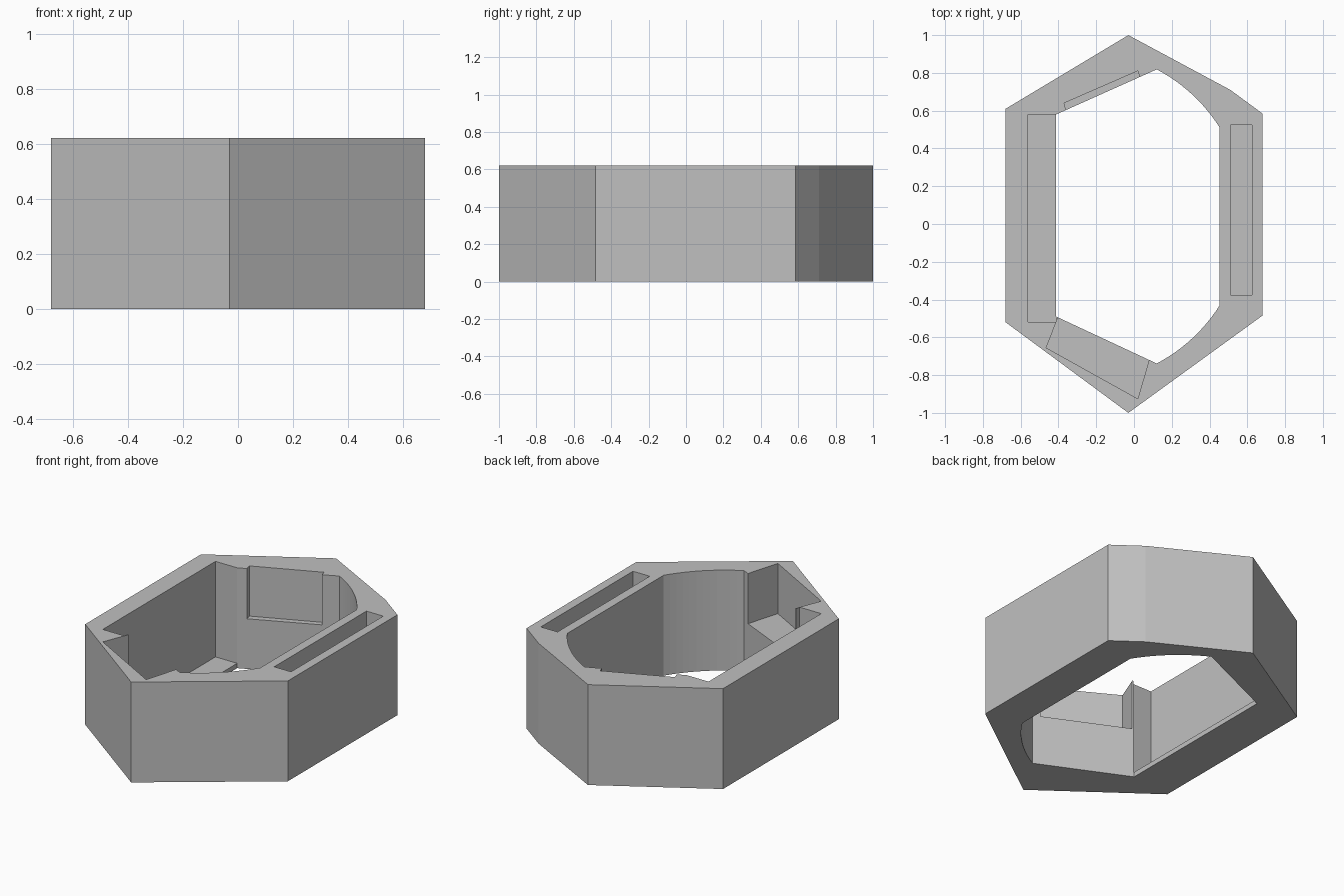
import bpy
import bmesh
import math

HEIGHT = 0.62

cube = bpy.data.objects.get("Cube")
if cube:
    bpy.data.objects.remove(cube, do_unlink=True)

grey = bpy.data.materials.new("plain grey")
grey.use_nodes = True
colour = (0.53, 0.53, 0.53, 1)
grey.diffuse_color = colour
grey.node_tree.nodes["Principled BSDF"].inputs["Base Color"].default_value = colour


def prism(name, outline, bottom, top):
    """Upright prism with the given plan outline."""
    bm = bmesh.new()
    face = bm.faces.new([bm.verts.new((x, y, bottom)) for x, y in outline])
    new = bmesh.ops.extrude_face_region(bm, geom=[face])["geom"]
    bmesh.ops.translate(bm, vec=(0, 0, top - bottom),
                        verts=[v for v in new if isinstance(v, bmesh.types.BMVert)])
    bmesh.ops.recalc_face_normals(bm, faces=bm.faces)
    mesh = bpy.data.meshes.new(name)
    bm.to_mesh(mesh)
    bm.free()
    mesh.materials.append(grey)
    obj = bpy.data.objects.new(name, mesh)
    bpy.context.collection.objects.link(obj)
    return obj


def cut(body, name, outline, floor):
    """Cut a pocket down from the rim to the floor height."""
    cutter = prism(name, outline, floor, HEIGHT + 0.1)
    cutter.hide_render = True
    mod = body.modifiers.new(name, "BOOLEAN")
    mod.operation = "DIFFERENCE"
    mod.solver = "EXACT"
    mod.object = cutter
    bpy.context.view_layer.objects.active = body
    bpy.ops.object.modifier_apply(modifier=mod.name)
    bpy.data.objects.remove(cutter, do_unlink=True)


def arc(start, end, steps=12):
    """Points between two angles on the rounded part of the opening."""
    cx, cy, r = -0.29, 0.04, 0.88
    angles = [math.radians(start + (end - start) * i / steps) for i in range(steps + 1)]
    return [(cx + r * math.cos(a), cy + r * math.sin(a)) for a in angles]


# Outer shell
shell = prism("housing_shell", [
    (-0.03, 1), (-0.68, 0.61), (-0.68, -0.52), (-0.03, -1),
    (0.68, -0.485), (0.68, 0.585), (0.51, 0.71)], 0, HEIGHT)

# Central opening, right through
opening = [(-0.412, 0.58), (-0.412, -0.49)] + arc(-62.2, -32.3) + arc(32.3, 62.2)
cut(shell, "central_opening", opening, -0.1)

# Deep pocket in the -x wall
cut(shell, "side_pocket", [
    (-0.56, -0.52), (-0.412, -0.52), (-0.408, -0.489), (-0.3, -0.4),
    (-0.3, 0.57), (-0.41, 0.58), (-0.56, 0.58)], 0.03)

# Half-depth pocket in the front wall
cut(shell, "front_pocket", [
    (-0.465, -0.655), (0.02, -0.925), (0.08, -0.72), (0.1, -0.65),
    (-0.38, -0.45), (-0.4, -0.49)], 0.31)

# Shallow recess in the back wall
cut(shell, "back_recess", [
    (-0.37, 0.64), (-0.36, 0.6), (-0.34, 0.55), (0.05, 0.73),
    (0.03, 0.78), (0.02, 0.81)], 0.31)

# Closed slot in the +x wall
cut(shell, "side_slot", [
    (0.51, -0.375), (0.625, -0.375), (0.625, 0.525), (0.51, 0.525)], 0.03)
